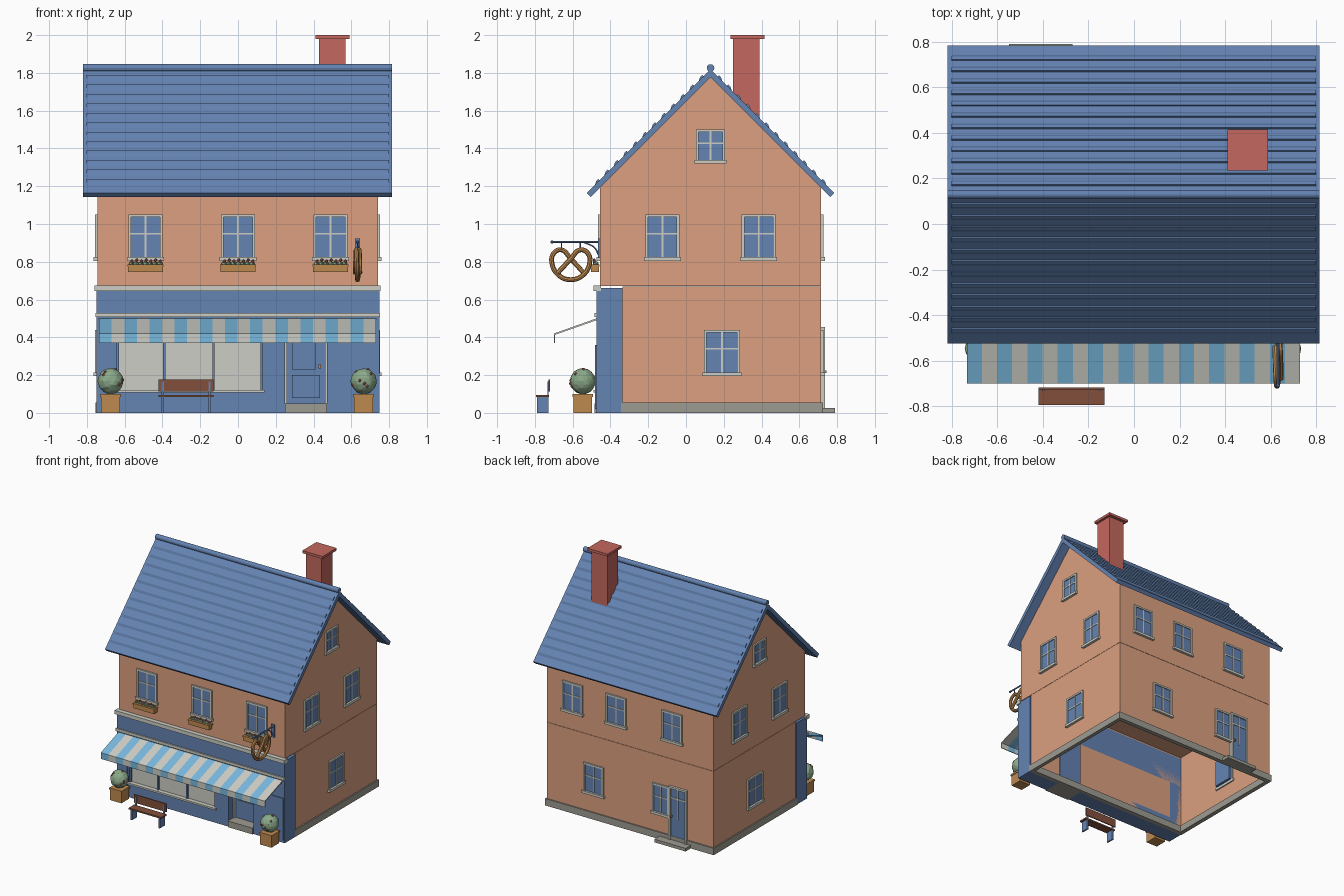
import bpy, bmesh, math, random
from mathutils import Matrix, Vector

random.seed(4)
if "Cube" in bpy.data.objects:
    bpy.data.objects.remove(bpy.data.objects["Cube"], do_unlink=True)


def material(name, *rgb):
    lin = [((c / 255 + 0.055) / 1.055) ** 2.4 for c in rgb] + [1]
    m = bpy.data.materials.new(name)
    m.use_nodes = True
    m.diffuse_color = lin
    m.node_tree.nodes["Principled BSDF"].inputs["Base Color"].default_value = lin
    return m


SALMON = material("salmon plaster", 220, 160, 128)
BLUE = material("slate blue", 100, 131, 178)
STONE = material("light stone", 206, 206, 198)
GREY = material("grey stone", 158, 156, 146)
SKY = material("awning blue", 122, 186, 224)
RED = material("brick red", 196, 104, 94)
WOOD = material("tan wood", 190, 138, 80)
BROWN = material("bench brown", 130, 80, 60)
GREEN = material("leaf green", 140, 170, 138)


def finish(name, bm, mats, matrix=Matrix()):
    bmesh.ops.recalc_face_normals(bm, faces=bm.faces)
    me = bpy.data.meshes.new(name)
    bm.to_mesh(me)
    bm.free()
    for m in mats:
        me.materials.append(m)
    ob = bpy.data.objects.new(name, me)
    ob.matrix_world = matrix
    bpy.context.collection.objects.link(ob)
    return ob


def build(name, pieces, matrix=Matrix()):
    """Each piece is (y-z profile, x0, x1, material), extruded along x."""
    bm, mats = bmesh.new(), []
    for profile, x0, x1, mat in pieces:
        if mat not in mats:
            mats.append(mat)
        a = [bm.verts.new((x0, y, z)) for y, z in profile]
        b = [bm.verts.new((x1, y, z)) for y, z in profile]
        n = len(a)
        faces = [bm.faces.new(a), bm.faces.new(b[::-1])]
        faces += [bm.faces.new((a[i], b[i], b[(i + 1) % n], a[(i + 1) % n])) for i in range(n)]
        for f in faces:
            f.material_index = mats.index(mat)
    return finish(name, bm, mats, matrix)


def box(x0, x1, y0, y1, z0, z1, mat):
    return ([(y0, z0), (y1, z0), (y1, z1), (y0, z1)], x0, x1, mat)


def place(x, y, z, degrees):
    return Matrix.Translation((x, y, z)) @ Matrix.Rotation(math.radians(degrees), 4, "Z")


# Ground storey: open-bottomed shell on a stone plinth ring
walls = build("ground_walls", [box(-.745, .74, -.335, .715, .02, .67, SALMON)])
bm = bmesh.new()
bm.from_mesh(walls.data)
bmesh.ops.delete(bm, geom=[f for f in bm.faces if f.calc_center_median().z < .03], context="FACES")
bm.to_mesh(walls.data)
bm.free()
build("plinth", [box(-.755, -.72, -.345, .725, 0, .055, GREY),
                 box(.72, .75, -.345, .725, 0, .055, GREY),
                 box(-.72, .72, .69, .725, 0, .055, GREY),
                 box(-.72, .72, -.345, -.31, 0, .055, GREY)])

# Upper storey and gable
build("upper_walls", [([(-.455, .672), (.715, .672), (.715, 1.2), (.13, 1.785), (-.455, 1.2)],
                       -.745, .74, SALMON)])


# Roof: two slabs with a raised lip on each tile row
def roof_profile(rows):
    side = []
    for i in range(1, rows + 1):
        d = .05 * i - .012
        for off, lift in ((0, 0), (.006, .012), (.018, .012), (.024, 0)):
            side.append((d + off, 1.82 - d - off + lift))
    return side


eave = (.655, 1.165)
under = [(.633, 1.143), (0, 1.776)]
for label, lips, x0, x1 in (("roof_slab", [], -.82, .815), ("roof_tiles", roof_profile(12), -.803, .8)):
    right = [(0, 1.82)] + lips + [eave] + under
    for s, side in ((-1, "front"), (1, "back")):
        build(f"{side}_{label}", [([(.13 + s * d, z) for d, z in right], x0, x1, BLUE)])
ring = [(.13 + .02 * math.cos(k * math.pi / 6), 1.826 + .02 * math.sin(k * math.pi / 6)) for k in range(12)]
build("ridge_cap", [(ring, -.82, .815, BLUE)])

# Chimney
build("chimney", [box(.43, .57, .25, .39, 1.5, 1.98, RED), box(.41, .59, .235, .415, 1.98, 2, RED)])


# Windows: frame, glazing bars, pane and sill, facing local -y
def window(name, x, y, z, degrees, w=.18, h=.24):
    a, t = w / 2, .014
    build(name, [
        box(-a + t, a - t, -.004, .03, t, h - t, BLUE),
        box(-a, -a + t, -.012, .01, 0, h, STONE), box(a - t, a, -.012, .01, 0, h, STONE),
        box(-a + t, a - t, -.012, .01, h - t, h, STONE),
        box(-a - .008, a + .008, -.02, .01, -.006, t, STONE),
        box(-.005, .005, -.008, 0, t, h - t, STONE),
        box(-a + t, a - t, -.008, 0, h * .56, h * .56 + .009, STONE),
    ], place(x, y, z, degrees))


for i, x in enumerate((-.49, 0, .49)):
    window(f"front_window_{i}", x, -.455, .81, 0)
for i, x in enumerate((.51, .12, -.38)):
    window(f"back_window_{i}", x, .715, .81, 180)
window("back_ground_window", .32, .715, .2, 180)
window("back_small_window", -.28, .715, .2, 180, w=.15)
for side, x, turn in (("left", .74, 90), ("right", -.745, -90)):
    window(f"{side}_window_front", x, -.125, .81, turn)
    window(f"{side}_window_back", x, .385, .81, turn)
    window(f"{side}_ground_window", x, .19, .2, turn, w=.19)
    window(f"{side}_attic_window", x, .13, 1.325, turn, w=.155, h=.175)

# Back door with step
build("back_door", [
    box(-.5, -.37, .7, .722, .03, .44, BLUE),
    box(-.515, -.5, .7, .735, .025, .455, STONE), box(-.37, -.355, .7, .735, .025, .455, STONE),
    box(-.5, -.37, .7, .735, .44, .455, STONE), box(-.5, -.37, .7, .728, .36, .37, STONE),
    box(-.44, -.43, .7, .728, .2, .44, STONE), box(-.385, -.375, .7, .745, .21, .225, WOOD)])
build("back_step", [box(-.55, -.27, .7, .79, 0, .025, GREY)])

# Shop front: piers, header, cornice and mouldings
F, B = -.475, -.335
build("shop_front", [
    box(-.75, -.64, F, B, 0, .42, BLUE), box(-.64, .13, F, B, 0, .11, BLUE),
    box(.13, .25, F, B, 0, .42, BLUE), box(.47, .75, F, B, 0, .42, BLUE),
    box(-.75, .75, F, B, .42, .66, BLUE),
    box(-.745, -.655, F - .006, F, .02, .36, BLUE), box(.5, .74, F - .006, F, .02, .36, BLUE)])
build("shop_mouldings", [box(-.76, .755, F - .015, -.45, .645, .675, STONE),
                         box(-.755, .752, F - .01, F, .508, .53, STONE)])
build("display_window", [
    box(-.64, .13, -.455, -.345, .11, .42, STONE),
    box(-.65, .14, F - .015, -.45, .108, .122, STONE),
    *[box(x - .006, x + .006, -.467, -.455, .122, .42, BLUE) for x in (-.635, -.39, -.13, .124)]])
build("front_door", [
    box(.25, .47, F - .01, -.34, 0, .05, GREY),
    box(.26, .46, -.4, -.325, .05, .42, BLUE),
    box(.25, .26, -.42, -.34, .05, .42, STONE), box(.46, .47, -.42, -.34, .05, .42, STONE),
    box(.285, .435, -.408, -.4, .08, .2, BLUE), box(.285, .41, -.408, -.4, .23, .39, BLUE),
    box(.425, .44, -.42, -.4, .235, .255, WOOD)])

# Striped awning with valance
sheet = [(-.475, .5), (-.7, .42), (-.7, .37), (-.694, .37), (-.694, .413), (-.475, .49)]
step = 1.465 / 22
build("awning", [(sheet, -.735 + i * step, -.735 + (i + 1) * step, (SKY, STONE)[i % 2]) for i in range(22)])


# Foliage and flower balls
def ball(name, centre, r, mat, detail=2, rough=0.0):
    bm = bmesh.new()
    bmesh.ops.create_icosphere(bm, subdivisions=detail, radius=r)
    for v in bm.verts:
        v.co = Vector(centre) + v.co * (1 + random.uniform(-rough, rough))
    return finish(name, bm, [mat])


# Window boxes
for i, x in enumerate((-.49, 0, .49)):
    build(f"flower_box_{i}", [box(x - .092, x + .092, -.502, -.46, .745, .78, WOOD),
                              box(x - .096, x + .096, -.506, -.458, .775, .785, WOOD)])
    for k in range(7):
        fx = x - .075 + k * .025
        ball(f"leaf_{i}_{k}", (fx, -.478, .788), .016, GREEN, 1, .15)
        ball(f"flower_{i}_{k}", (fx + .004, -.486, .803 + .006 * (k % 2)), .009, RED, 1)

# Potted shrubs
for side, x in (("right", -.675), ("left", .665)):
    build(f"{side}_planter", [box(x - .05, x + .05, -.595, -.498, 0, .088, WOOD),
                              box(x - .055, x + .055, -.6, -.493, .085, .1, WOOD)])
    ball(f"{side}_shrub", (x, -.546, .168), .068, GREEN, 3, .03)
    for k in range(7):
        d = Vector((random.uniform(-1, 1), random.uniform(-1, .4), random.uniform(-.4, 1))).normalized()
        ball(f"{side}_berry_{k}", Vector((x, -.546, .168)) + d * .066, .009, RED, 1)

# Bench
build("bench", [
    *[box(x, x + .012, -.79, -.727, 0, .083, BLUE) for x in (-.405, -.157)],
    *[box(x, x + .012, -.733, -.727, .08, .165, BLUE) for x in (-.405, -.157)],
    box(-.42, -.13, -.795, -.725, .083, .095, BROWN),
    box(-.42, -.13, -.727, -.719, .112, .178, BROWN)])


# Hanging pretzel sign and bracket
def tube(name, points, r, mat, cyclic=False):
    cu = bpy.data.curves.new(name, "CURVE")
    cu.dimensions, cu.bevel_depth, cu.bevel_resolution, cu.use_fill_caps = "3D", r, 2, True
    sp = cu.splines.new("BEZIER")
    sp.resolution_u = 6
    sp.bezier_points.add(len(points) - 1)
    for bp, co in zip(sp.bezier_points, points):
        bp.co = co
        bp.handle_left_type = bp.handle_right_type = "AUTO"
    cu.materials.append(mat)
    ob = bpy.data.objects.new(name, cu)
    bpy.context.collection.objects.link(ob)
    bpy.ops.object.select_all(action="DESELECT")
    bpy.context.view_layer.objects.active = ob
    ob.select_set(True)
    bpy.ops.object.convert(target="MESH")
    bpy.ops.object.shade_smooth_by_angle()


X = .633
half = [(-.07, -.045), (0, .03), (.05, .078), (.09, .06), (.1, .01), (.065, -.055)]
path = half + [(0, -.08)] + [(-y, z) for y, z in half[::-1]]
tube("pretzel", [(X + .012 * (1 - 2 * i / 12), -.61 + y, .785 + z) for i, (y, z) in enumerate(path)], .013, WOOD)
tube("sign_rod", [(X, -.455, .905), (X, -.71, .905)], .006, BLUE)
tube("sign_brace", [(X, -.46, .83), (X, -.485, .875), (X, -.54, .903)], .004, BLUE)
for i, y in enumerate((-.66, -.56)):
    tube(f"sign_hanger_{i}", [(X, y, .905), (X, y, .86)], .003, BLUE)
build("sign_plate", [box(X - .014, X + .014, -.465, -.455, .82, .922, BLUE)])
ball("rod_finial", (X, -.71, .905), .009, BLUE)
